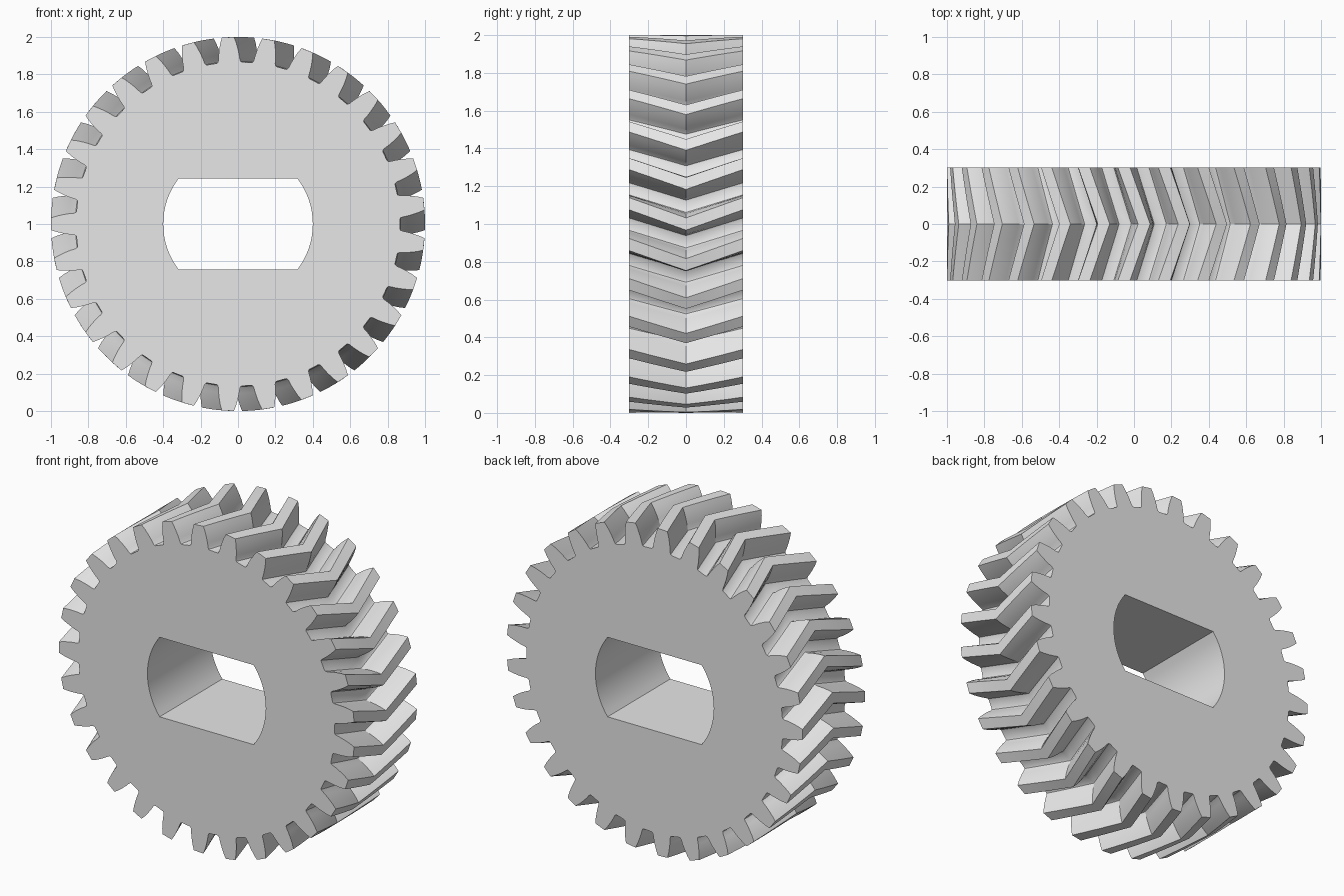
import bpy, bmesh, math
from mathutils import Vector

if "Cube" in bpy.data.objects:
    bpy.data.objects.remove(bpy.data.objects["Cube"], do_unlink=True)

TEETH = 29
PITCH = 2 * math.pi / TEETH
HALF_WIDTH = 0.303
BORE_RADIUS, BORE_FLAT = 0.4, 0.243
SLICES = 4  # per half of the gear width

# Tooth flank: radius and half angle in degrees, from root to tip
FLANK = [(0.866, 4.5), (0.869, 4.05), (0.88, 3.75), (0.905, 3.5),
         (0.935, 3.08), (0.97, 2.5), (1.0, 1.85)]


def point(radius, angle, y):
    return Vector((radius * math.cos(angle), y, 1 + radius * math.sin(angle)))


def tooth_ring(y):
    """Gear outline at depth y, turned half a pitch at the middle plane."""
    turn = -PITCH / 2 * (1 - abs(y) / HALF_WIDTH)
    ring = []
    for k in range(TEETH):
        centre = (k + 0.5) * PITCH + turn
        ring += [point(r, centre - math.radians(a), y) for r, a in FLANK]
        ring += [point(r, centre + math.radians(a), y) for r, a in reversed(FLANK)]
    return ring


def bore_ring(y, steps=16):
    """Round bore with a flat at the top and the bottom."""
    limit = math.asin(BORE_FLAT / BORE_RADIUS)
    return [point(BORE_RADIUS, start - limit + 2 * limit * i / steps, y)
            for start in (0, math.pi) for i in range(steps + 1)]


def skin(bm, rings):
    """Join successive closed rings with quads."""
    for a, b in zip(rings, rings[1:]):
        n = len(a)
        for i in range(n):
            j = (i + 1) % n
            bm.faces.new((a[i], a[j], b[j], b[i]))


bm = bmesh.new()
depths = [HALF_WIDTH * i / SLICES for i in range(-SLICES, SLICES + 1)]
outer = [[bm.verts.new(p) for p in tooth_ring(y)] for y in depths]
bore = [[bm.verts.new(p) for p in bore_ring(y)] for y in (-HALF_WIDTH, HALF_WIDTH)]
skin(bm, outer)
skin(bm, bore)

# Flat end faces around the bore
for end, side in ((0, -1), (-1, 1)):
    edges = []
    for ring in (outer[end], bore[end]):
        edges += [bm.edges.get((ring[i - 1], ring[i])) for i in range(len(ring))]
    bmesh.ops.triangle_fill(bm, edges=edges, use_beauty=True, normal=(0, side, 0))
bmesh.ops.recalc_face_normals(bm, faces=bm.faces[:])

mesh = bpy.data.meshes.new("herringbone_gear")
bm.to_mesh(mesh)
bm.free()
gear = bpy.data.objects.new("herringbone_gear", mesh)
bpy.context.collection.objects.link(gear)

# Plain grey material
grey = bpy.data.materials.new("light_grey")
grey.use_nodes = True
colour = (0.8, 0.8, 0.8, 1)
grey.diffuse_color = colour
grey.node_tree.nodes["Principled BSDF"].inputs["Base Color"].default_value = colour
mesh.materials.append(grey)

# Smooth flanks and bore, sharp tips and centre crease
bpy.ops.object.select_all(action="DESELECT")
gear.select_set(True)
bpy.context.view_layer.objects.active = gear
bpy.ops.object.shade_smooth_by_angle(angle=math.radians(28))
